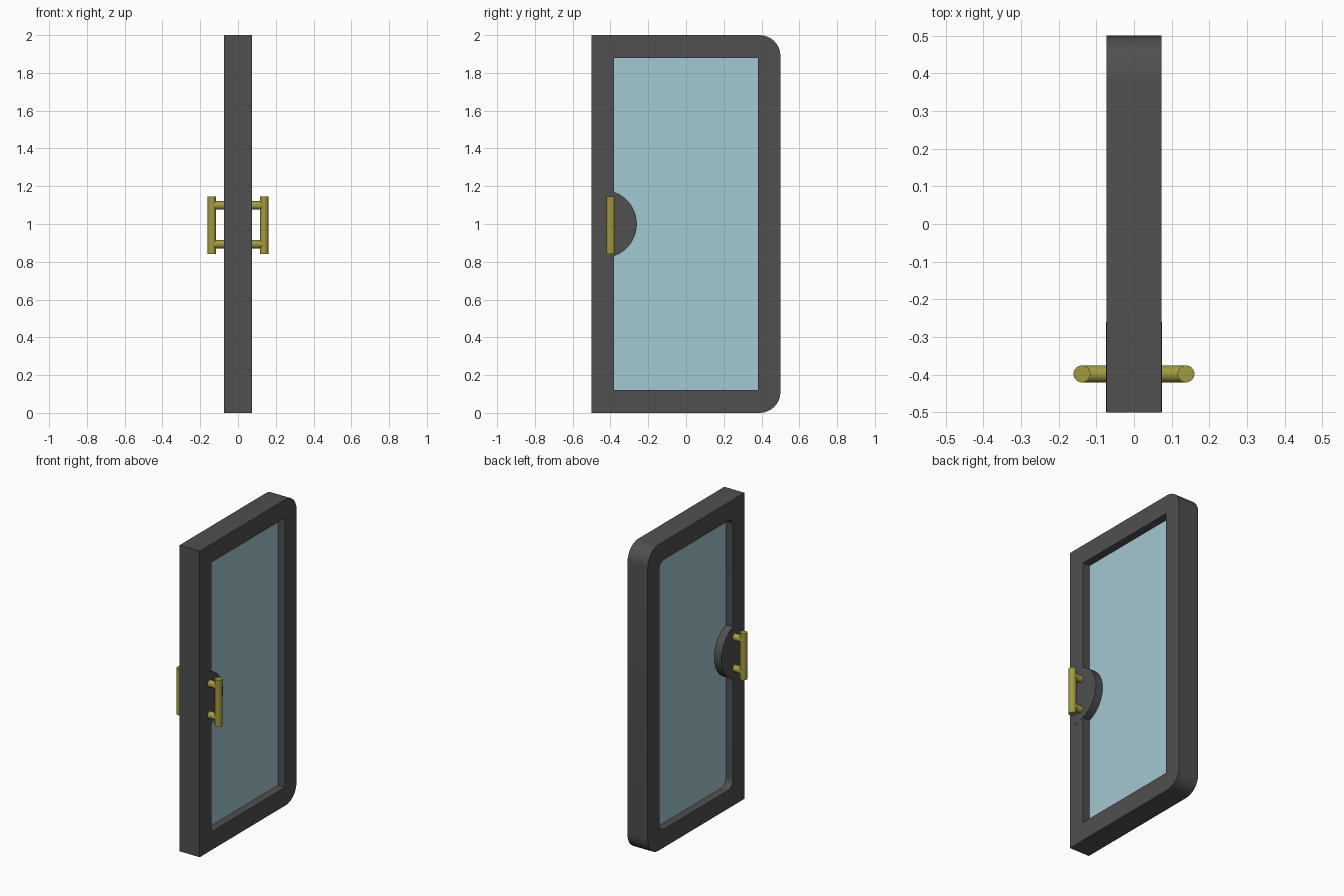
import bpy, bmesh
from math import sin, cos, pi
from mathutils import Matrix

if "Cube" in bpy.data.objects:
    bpy.data.objects.remove(bpy.data.objects["Cube"])

N = 8        # segments per rounded corner
HX = 0.073   # half thickness of the door


def material(name, rgb):
    m = bpy.data.materials.new(name)
    m.diffuse_color = (*rgb, 1)
    m.use_nodes = True
    m.node_tree.nodes["Principled BSDF"].inputs["Base Color"].default_value = m.diffuse_color
    return m


dark = material("dark_frame", (0.08, 0.08, 0.08))
blue = material("glass", (0.37, 0.58, 0.64))
brass = material("brass", (0.36, 0.32, 0.05))


def finish(bm, name, mat):
    bmesh.ops.remove_doubles(bm, verts=bm.verts, dist=1e-5)
    bmesh.ops.recalc_face_normals(bm, faces=bm.faces)
    me = bpy.data.meshes.new(name)
    bm.to_mesh(me)
    bm.free()
    me.materials.append(mat)
    ob = bpy.data.objects.new(name, me)
    bpy.context.collection.objects.link(ob)
    bpy.ops.object.select_all(action='DESELECT')
    ob.select_set(True)
    bpy.context.view_layer.objects.active = ob
    bpy.ops.object.shade_smooth_by_angle(angle=pi / 6)
    return ob


def ring(bm, x, hy, hz, r_front, r_back):
    """Rectangle in the YZ plane with rounded corners, centred on z = 1."""
    verts = []
    for i, (sy, sz) in enumerate([(1, 1), (-1, 1), (-1, -1), (1, -1)]):
        r = r_back if sy > 0 else r_front
        for k in range(N + 1):
            a = (i + k / N) * pi / 2
            verts.append(bm.verts.new((x, sy * (hy - r) + r * cos(a),
                                       1 + sz * (hz - r) + r * sin(a))))
    return verts


# Frame: square opening on the +x face, rounded opening on the -x face
bm = bmesh.new()
loops = [ring(bm, *p) for p in [
    (-HX, 0.5, 1.0, 0, 0.11), (HX, 0.5, 1.0, 0, 0.11),
    (HX, 0.38, 0.88, 0, 0), (0, 0.38, 0.88, 0, 0),
    (0, 0.38, 0.88, 0.05, 0.05), (-HX, 0.38, 0.88, 0.05, 0.05)]]
for a, b in zip(loops, loops[1:] + loops[:1]):
    for j in range(len(a)):
        k = (j + 1) % len(a)
        bm.faces.new((a[j], a[k], b[k], b[j]))
bmesh.ops.dissolve_degenerate(bm, edges=bm.edges, dist=1e-5)
finish(bm, "door_frame", dark)

# Glass pane
bm = bmesh.new()
bmesh.ops.create_cube(bm, size=1, matrix=Matrix.Translation((0, 0, 1))
                      @ Matrix.Diagonal((0.045, 0.76, 1.76, 1)))
finish(bm, "glass_pane", blue)

# Round handle plate, trimmed flush with the door edge
bm = bmesh.new()
bmesh.ops.create_cone(bm, cap_ends=True, segments=48, radius1=0.18, radius2=0.18,
                      depth=2 * HX + 0.002,
                      matrix=Matrix.Translation((0, -0.44, 1)) @ Matrix.Rotation(pi / 2, 4, 'Y'))
cut = bmesh.ops.bisect_plane(bm, geom=bm.verts[:] + bm.edges[:] + bm.faces[:],
                             plane_co=(0, -0.499, 0), plane_no=(0, -1, 0), clear_outer=True)
bmesh.ops.holes_fill(bm, edges=[e for e in bm.edges if e.is_boundary])
finish(bm, "handle_plate", dark)


# Handles: upright grip plus two posts on each face
def rod(name, loc, length, along_x):
    bm = bmesh.new()
    rot = Matrix.Rotation(pi / 2, 4, 'Y') if along_x else Matrix()
    bmesh.ops.create_cone(bm, cap_ends=True, segments=32, radius1=0.0225, radius2=0.0225,
                          depth=length, matrix=Matrix.Translation(loc) @ rot)
    finish(bm, name, brass)


for s, side in ((1, "right"), (-1, "left")):
    rod(f"grip_{side}", (s * 0.138, -0.398, 0.993), 0.304, False)
    for z, level in ((1.098, "upper"), (0.893, "lower")):
        rod(f"post_{side}_{level}", (s * 0.1, -0.398, z), 0.07, True)
